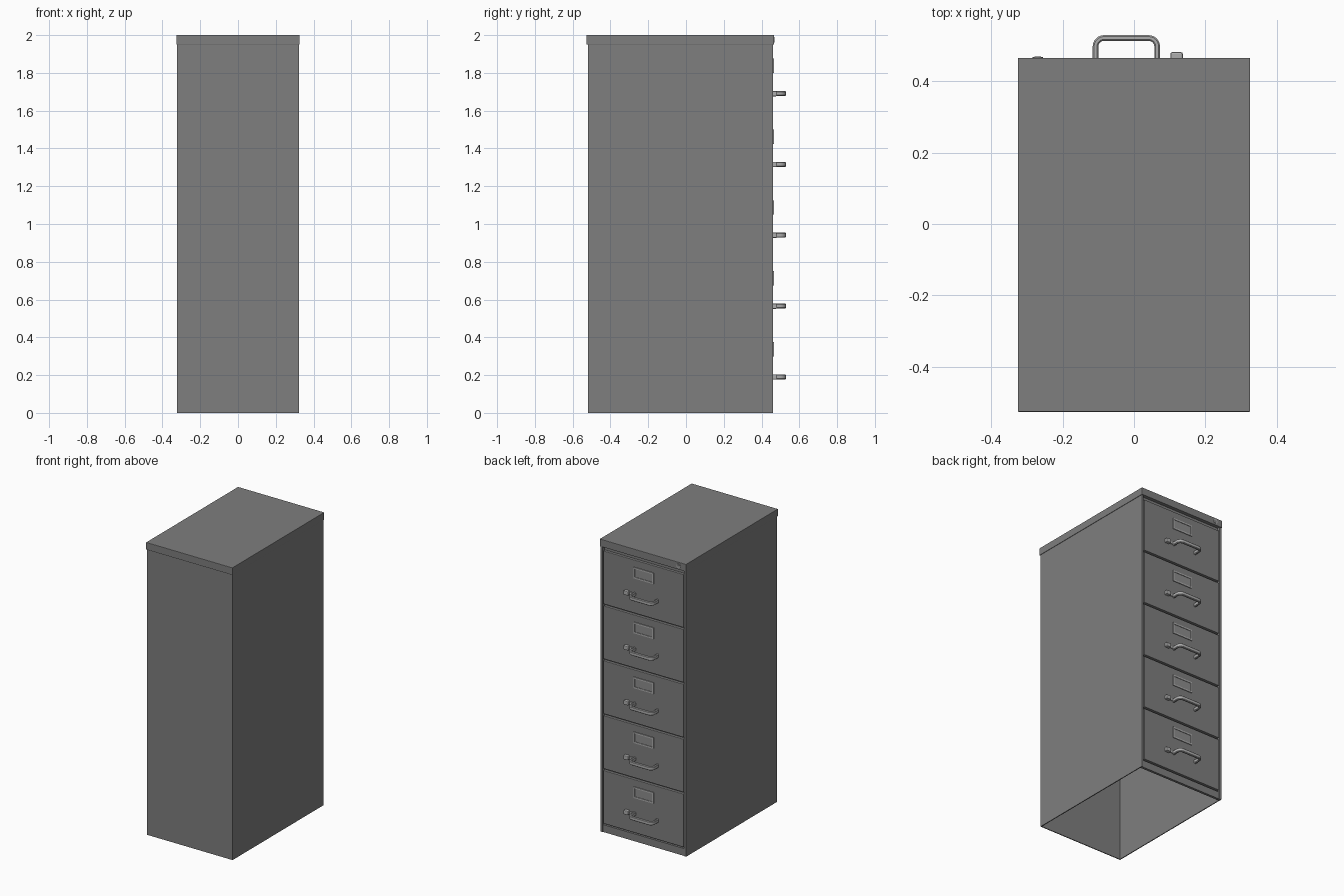
import bpy, bmesh, math
from mathutils import Vector

if "Cube" in bpy.data.objects:
    bpy.data.objects.remove(bpy.data.objects["Cube"])


def material(name, v):
    m = bpy.data.materials.new(name)
    m.diffuse_color = (v, v, v, 1)
    m.use_nodes = True
    m.node_tree.nodes["Principled BSDF"].inputs["Base Color"].default_value = m.diffuse_color
    return m


PAINT = material("grey_paint", 0.21)
METAL = material("light_metal", 0.42)
CARD = material("label_card", 0.27)


def finish(name, bm, mat, smooth=False):
    bmesh.ops.recalc_face_normals(bm, faces=bm.faces)
    me = bpy.data.meshes.new(name)
    bm.to_mesh(me)
    bm.free()
    me.materials.append(mat)
    ob = bpy.data.objects.new(name, me)
    bpy.context.collection.objects.link(ob)
    for p in me.polygons:
        p.use_smooth = smooth
    return ob


def box(name, x0, x1, y0, y1, z0, z1, mat, bevel=0):
    bm = bmesh.new()
    bmesh.ops.create_cube(bm, size=1)
    for v in bm.verts:
        v.co = Vector(((x0 + x1) / 2 + v.co.x * (x1 - x0),
                       (y0 + y1) / 2 + v.co.y * (y1 - y0),
                       (z0 + z1) / 2 + v.co.z * (z1 - z0)))
    if bevel:
        bmesh.ops.bevel(bm, geom=bm.edges[:], offset=bevel, segments=2,
                        profile=0.5, affect='EDGES')
    return finish(name, bm, mat)


def disc(name, x, z, r, y0, y1, mat, n=20):
    bm = bmesh.new()
    a = [2 * math.pi * i / n for i in range(n)]
    face = bm.faces.new([bm.verts.new((x + r * math.cos(t), y0, z + r * math.sin(t))) for t in a])
    ext = bmesh.ops.extrude_face_region(bm, geom=[face])
    for v in ext["geom"]:
        if isinstance(v, bmesh.types.BMVert):
            v.co.y = y1
    return finish(name, bm, mat)


def handle(name, z):
    # bow handle: a squarish rounded section swept along a U path
    x0, x1, y0, y1, r = -0.108, 0.065, 0.455, 0.522, 0.024
    pts = [(x0, y0)]
    pts += [(x0 + r - r * math.cos(t), y1 - r + r * math.sin(t))
            for t in [math.pi / 2 * i / 6 for i in range(7)]]
    pts += [(x0 + x1 - x, y) for x, y in reversed(pts)]
    h, w, c = 0.013, 0.008, 0.004
    sec = [(-w, -h + c), (-w + c, -h), (w - c, -h), (w, -h + c),
           (w, h - c), (w - c, h), (-w + c, h), (-w, h - c)]
    bm = bmesh.new()
    rings = []
    for i, p in enumerate(pts):
        a, b = pts[max(i - 1, 0)], pts[min(i + 1, len(pts) - 1)]
        t = (Vector(b) - Vector(a)).normalized()
        rings.append([bm.verts.new((p[0] - t.y * u, p[1] + t.x * u, z + k)) for u, k in sec])
    for A, B in zip(rings, rings[1:]):
        for j in range(8):
            k = (j + 1) % 8
            bm.faces.new((A[j], A[k], B[k], B[j]))
    bm.faces.new(rings[0])
    bm.faces.new(rings[-1])
    return finish(name, bm, METAL, True)


# Cabinet shell, open underneath
W, BACK, FRONT, T = 0.323, -0.52, 0.46, 0.006
for s, n in ((-1, "left"), (1, "right")):
    a, b = sorted((s * W, s * (W - T)))
    box(n + "_side", a, b, BACK, FRONT, 0, 1.955, PAINT)
    a, b = sorted((s * W, s * 0.308))
    box(n + "_front_flange", a, b, FRONT - 0.02, FRONT, 0, 1.955, PAINT)
box("back_panel", -W, W, BACK, BACK + T, 0, 1.955, PAINT)
box("front_backing", -W + T, W - T, 0.436, 0.442, 0.04, 1.955, PAINT)
box("plinth", -0.308, 0.308, 0.44, 0.457, 0, 0.05, PAINT)
box("lid", -0.326, 0.326, -0.527, 0.466, 1.95, 2.0, PAINT, 0.002)

# Lid lock
disc("lock_ring", -0.27, 1.975, 0.015, 0.46, 0.4685, METAL)
disc("lock_core", -0.27, 1.975, 0.009, 0.46, 0.4695, CARD)

# Five drawers with label holder, handle and thumb latch
for i in range(5):
    z = 0.06 + 0.375 * i
    n = "drawer_%d_" % (i + 1)
    box(n + "front", -0.303, 0.303, 0.44, 0.461, z, z + 0.363, PAINT, 0.003)
    lx, lz = -0.004, z + 0.277
    box(n + "card", lx - 0.07, lx + 0.07, 0.459, 0.4625, lz - 0.032, lz + 0.032, CARD)
    for s, e in ((-1, "a"), (1, "b")):
        box(n + "label_side_" + e, lx + s * 0.071 - 0.005, lx + s * 0.071 + 0.005,
            0.459, 0.466, lz - 0.038, lz + 0.038, METAL)
        box(n + "label_rail_" + e, lx - 0.066, lx + 0.066, 0.459, 0.466,
            lz + s * 0.033 - 0.005, lz + s * 0.033 + 0.005, METAL)
    hz = z + 0.131
    handle(n + "handle", hz)
    box(n + "latch", 0.102, 0.137, 0.455, 0.482, hz - 0.015, hz + 0.013, METAL, 0.005)
    box(n + "latch_slide", 0.065, 0.105, 0.455, 0.466, hz - 0.007, hz + 0.007, METAL)

# Smooth the handles, keeping hard edges
for ob in bpy.data.objects:
    if ob.name.endswith("_handle"):
        bpy.ops.object.select_all(action='DESELECT')
        ob.select_set(True)
        bpy.context.view_layer.objects.active = ob
        bpy.ops.object.shade_smooth_by_angle(angle=math.radians(40))
